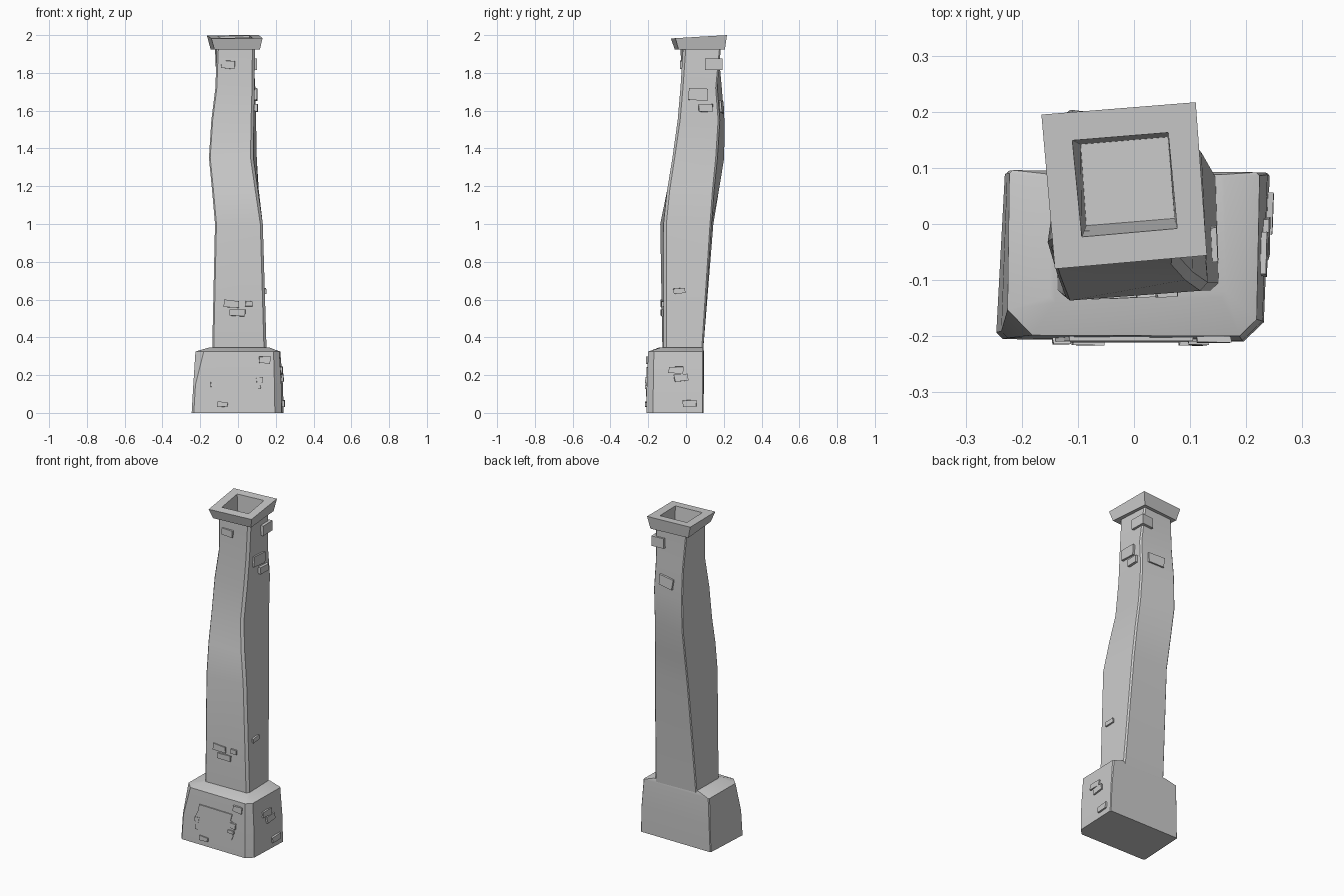
import bpy, bmesh, random
from mathutils import Vector, Matrix
from mathutils.bvhtree import BVHTree

if "Cube" in bpy.data.objects:
    bpy.data.objects.remove(bpy.data.objects["Cube"])

random.seed(4)


def finish(bm, name, smooth=False):
    bmesh.ops.recalc_face_normals(bm, faces=bm.faces)
    me = bpy.data.meshes.new(name)
    bm.to_mesh(me)
    ob = bpy.data.objects.new(name, me)
    bpy.context.collection.objects.link(ob)
    if smooth:
        bpy.ops.object.select_all(action='DESELECT')
        ob.select_set(True)
        bpy.context.view_layer.objects.active = ob
        bpy.ops.object.shade_smooth_by_angle(angle=0.55)
    return ob


def loft(rings, name, smooth=False, top=True):
    bm = bmesh.new()
    vs = [[bm.verts.new(p) for p in r] for r in rings]
    n = len(vs[0])
    for a, b in zip(vs, vs[1:]):
        for i in range(n):
            j = (i + 1) % n
            bm.faces.new((a[i], a[j], b[j], b[i]))
    bm.faces.new(vs[0])
    if top:
        bm.faces.new(vs[-1])
    bmesh.ops.recalc_face_normals(bm, faces=bm.faces)
    tree = BVHTree.FromBMesh(bm)
    finish(bm, name, smooth)
    return tree


def ring(z, pts):
    return [Vector((x, y, z)) for x, y in pts]


def chamfer(pts, sizes):
    # replace each corner by two points
    out = []
    for i, p in enumerate(pts):
        for q in (pts[i - 1], pts[(i + 1) % len(pts)]):
            out.append(p + (q - p).normalized() * sizes[i])
    return out


# flared pedestal with worn front corners (order FL, FR, BR, BL)
base = [
    chamfer(ring(0, [(-.246, -.205), (.23, -.21), (.242, .09), (-.23, .092)]), [.012, .035, .004, .004]),
    chamfer(ring(.15, [(-.237, -.203), (.228, -.208), (.238, .092), (-.226, .095)]), [.012, .035, .004, .004]),
    chamfer(ring(.325, [(-.226, -.198), (.218, -.2), (.224, .092), (-.222, .096)]), [.045, .03, .006, .006]),
    chamfer(ring(.347, [(-.15, -.14), (.165, -.13), (.16, .088), (-.15, .088)]), [.01, .01, .005, .005]),
]
base_tree = loft(base, "pedestal", True)

# crooked shaft
sections = [
    (.32, [(-.137, -.125), (.152, -.118), (.146, .09), (-.135, .09)]),
    (1.0, [(-.122, -.137), (.132, -.118), (.12, .135), (-.115, .145)]),
    (1.18, [(-.138, -.095), (.105, -.1), (.11, .148), (-.118, .175)]),
    (1.35, [(-.155, -.04), (.08, -.074), (.1, .165), (-.12, .203)]),
    (1.55, [(-.142, -.03), (.083, -.045), (.096, .178), (-.116, .204)]),
    (1.72, [(-.12, -.02), (.088, -.03), (.092, .165), (-.113, .19)]),
    (1.93, [(-.112, -.03), (.09, -.015), (.078, .185), (-.122, .17)]),
]
shaft = [chamfer(ring(z, p), [.008, .014, .008, .005]) for z, p in sections]
shaft_tree = loft(shaft, "shaft", True, top=False)

# flared open crown, tilted along its top; closes underneath around the shaft
slope = lambda pts, dz=0: [Vector((x, y, 1.987 + .06 * y + dz)) for x, y in pts]
crown = [
    ring(1.75, [(-.085, -.003), (.072, .01), (.06, .155), (-.095, .142)]),
    slope([(-.093, -.023), (.077, -.008), (.061, .163), (-.11, .149)]),
    slope([(-.141, -.08), (.13, -.056), (.11, .217), (-.165, .195)]),
    ring(1.925, [(-.125, -.06), (.116, -.04), (.095, .206), (-.145, .185)]),
    ring(1.925, [(-.11, -.028), (.088, -.013), (.076, .183), (-.12, .168)]),
]
loft(crown, "crown", top=False)

# loose bricks, laid against whichever wall the ray meets
DIRS = {"front": Vector((0, 1, 0)), "right": Vector((-1, 0, 0)), "back": Vector((0, -1, 0))}


def brick(face, u, z, w, h, d=.02):
    tree = base_tree if z < .33 else shaft_tree
    ray = DIRS[face]
    org = -ray + (Vector((0, u, z)) if face == "right" else Vector((u, 0, z)))
    loc, nor, _, _ = tree.ray_cast(org, ray)
    if loc is None:
        return
    side = Vector((0, 0, 1)).cross(nor).normalized()
    up = nor.cross(side)
    rot = Matrix((side, nor, up)).transposed().to_4x4()
    turn = Matrix.Rotation(random.uniform(-.07, .07), 4, 'Y')
    size = Matrix.Diagonal((w, d, h, 1))
    bm = bmesh.new()
    bmesh.ops.create_cube(bm, size=1, matrix=size)
    for v in bm.verts:
        v.co.x += random.uniform(-.004, .004)
        v.co.z += random.uniform(-.003, .003)
    bm.transform(Matrix.Translation(loc) @ rot @ turn)
    finish(bm, face + "_brick")


for args in [
    ("front", -.13, .15, .03, .025), ("front", .14, .28, .06, .035),
    ("front", .115, .175, .035, .03), ("front", .1, .138, .04, .018),
    ("front", -.083, .045, .055, .025),
    ("front", -.035, .578, .08, .035), ("front", -.003, .53, .08, .035),
    ("front", .06, .578, .04, .03), ("front", -.055, 1.843, .07, .04),
    ("right", -.055, .226, .075, .035), ("right", -.025, .185, .07, .035),
    ("right", .02, .05, .07, .035), ("right", -.035, .645, .06, .03),
    ("right", .065, 1.685, .1, .062, .026), ("right", .105, 1.615, .07, .042, .03),
    ("back", .0, 1.62, .1, .062),
]:
    brick(*args)


# brick wrapped round the back right corner near the top
def corner_brick():
    pts = [(.1, .1), (.098, .192), (.02, .186), (.02, .17), (.075, .175), (.08, .1)]
    loft([ring(1.815, pts), ring(1.875, pts)], "corner_brick")


corner_brick()

# ragged thin patch on the pedestal front
outline = [(-.14, .09), (.105, .088), (.115, .115), (.1, .13), (.125, .15), (.118, .19),
           (.095, .2), (.105, .24), (-.115, .243), (-.125, .2), (-.14, .17)]
loft([[Vector((x, y - .03 * z * .6, z)) for x, z in outline] if y > -.2 else
      [Vector((x, y + .02 * z, z)) for x, z in outline] for y in (-.195, -.213)], "front_patch")
